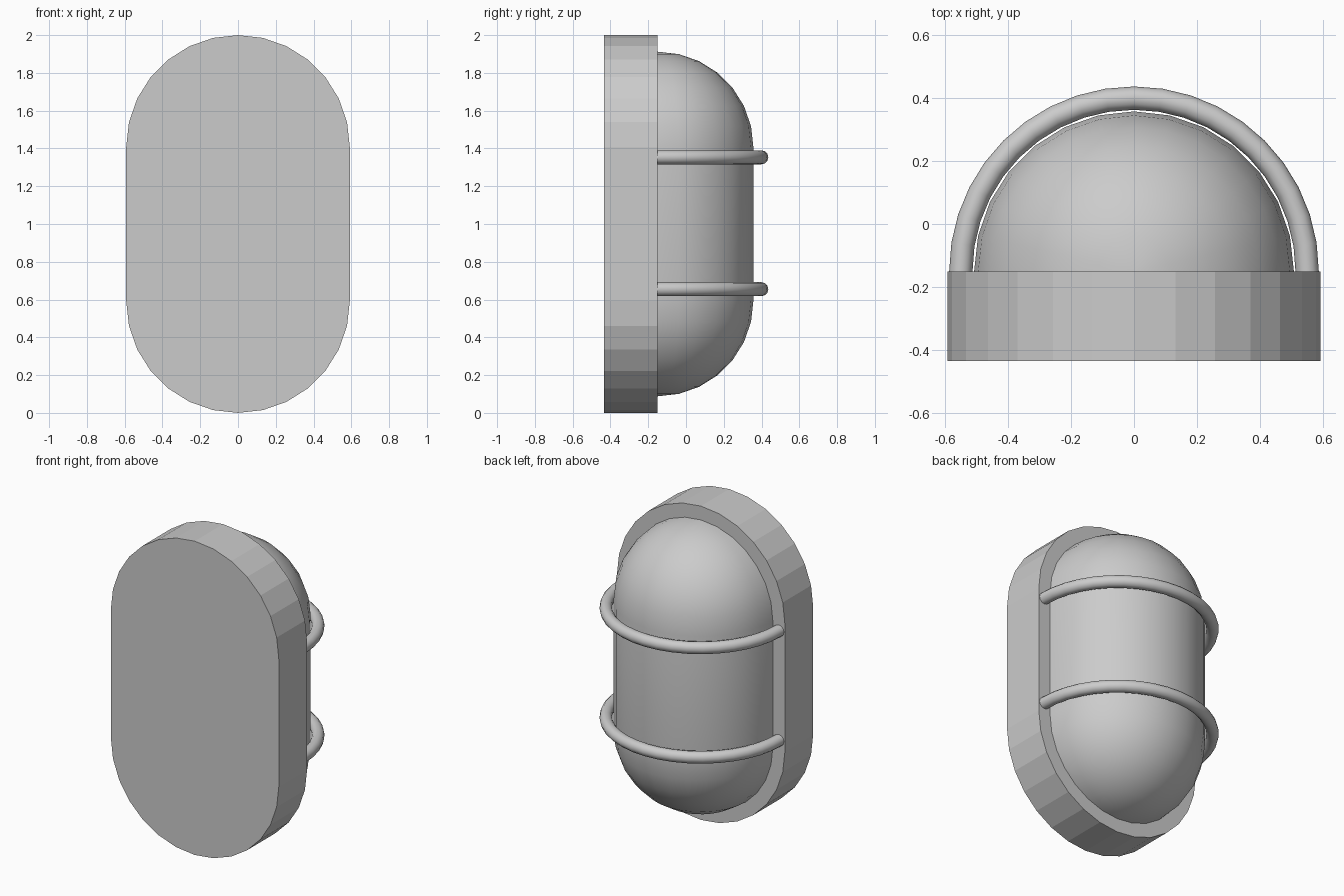
import bpy, bmesh
from math import sin, cos, pi
from mathutils import Vector

if "Cube" in bpy.data.objects:
    bpy.data.objects.remove(bpy.data.objects["Cube"])

grey = bpy.data.materials.new("light grey")
grey.use_nodes = True
colour = (0.6, 0.6, 0.6, 1)
grey.diffuse_color = colour
grey.node_tree.nodes["Principled BSDF"].inputs["Base Color"].default_value = colour

STEPS = 14            # segments in each half circle
BACK, FACE = -0.435, -0.15   # depth of the mounting plate


def finish(name, bm, smooth):
    bmesh.ops.recalc_face_normals(bm, faces=bm.faces[:])
    mesh = bpy.data.meshes.new(name)
    bm.to_mesh(mesh)
    bm.free()
    mesh.materials.append(grey)
    for poly in mesh.polygons:
        poly.use_smooth = smooth
    obj = bpy.data.objects.new(name, mesh)
    bpy.context.collection.objects.link(obj)
    return obj


# Mounting plate: an extruded stadium outline
bm = bmesh.new()
radius = 0.592
outline = []
for centre, start in ((2 - radius, 0), (radius, pi)):
    for i in range(STEPS + 1):
        a = start + pi * i / STEPS
        outline.append(bm.verts.new((radius * cos(a), BACK, centre + radius * sin(a))))
plate = bm.faces.new(outline)
side = bmesh.ops.extrude_face_region(bm, geom=[plate], use_keep_orig=True)
moved = [g for g in side["geom"] if isinstance(g, bmesh.types.BMVert)]
bmesh.ops.translate(bm, verts=moved, vec=(0, FACE - BACK, 0))
finish("mounting_plate", bm, False)

# Lamp cover: a capsule profile spun through half a turn
bm = bmesh.new()
radius = 0.507
profile = []
for centre, start in ((1.405, pi / 2), (0.595, 0)):
    for i in range(STEPS // 2 + 1):
        a = start - pi / 2 * i / (STEPS // 2)
        profile.append(bm.verts.new((radius * cos(a), FACE, centre + radius * sin(a))))
edges = [bm.edges.new(pair) for pair in zip(profile, profile[1:])]
bmesh.ops.spin(bm, geom=profile + edges, cent=(0, FACE, 0), axis=(0, 0, 1),
               angle=pi, steps=STEPS)
bmesh.ops.remove_doubles(bm, verts=bm.verts[:], dist=0.0005)
finish("lamp_cover", bm, True)


# Guard bars: a round section spun in a half ring
def guard_bar(name, z):
    bm = bmesh.new()
    section = []
    for i in range(12):
        a = 2 * pi * i / 12
        section.append(bm.verts.new((0.549 + 0.037 * cos(a), FACE, z + 0.037 * sin(a))))
    edges = [bm.edges.new((section[i - 1], section[i])) for i in range(12)]
    bmesh.ops.spin(bm, geom=section + edges, cent=(0, FACE, 0), axis=(0, 0, 1),
                   angle=pi, steps=20)
    finish(name, bm, True)


guard_bar("upper_guard_bar", 1.353)
guard_bar("lower_guard_bar", 0.655)
